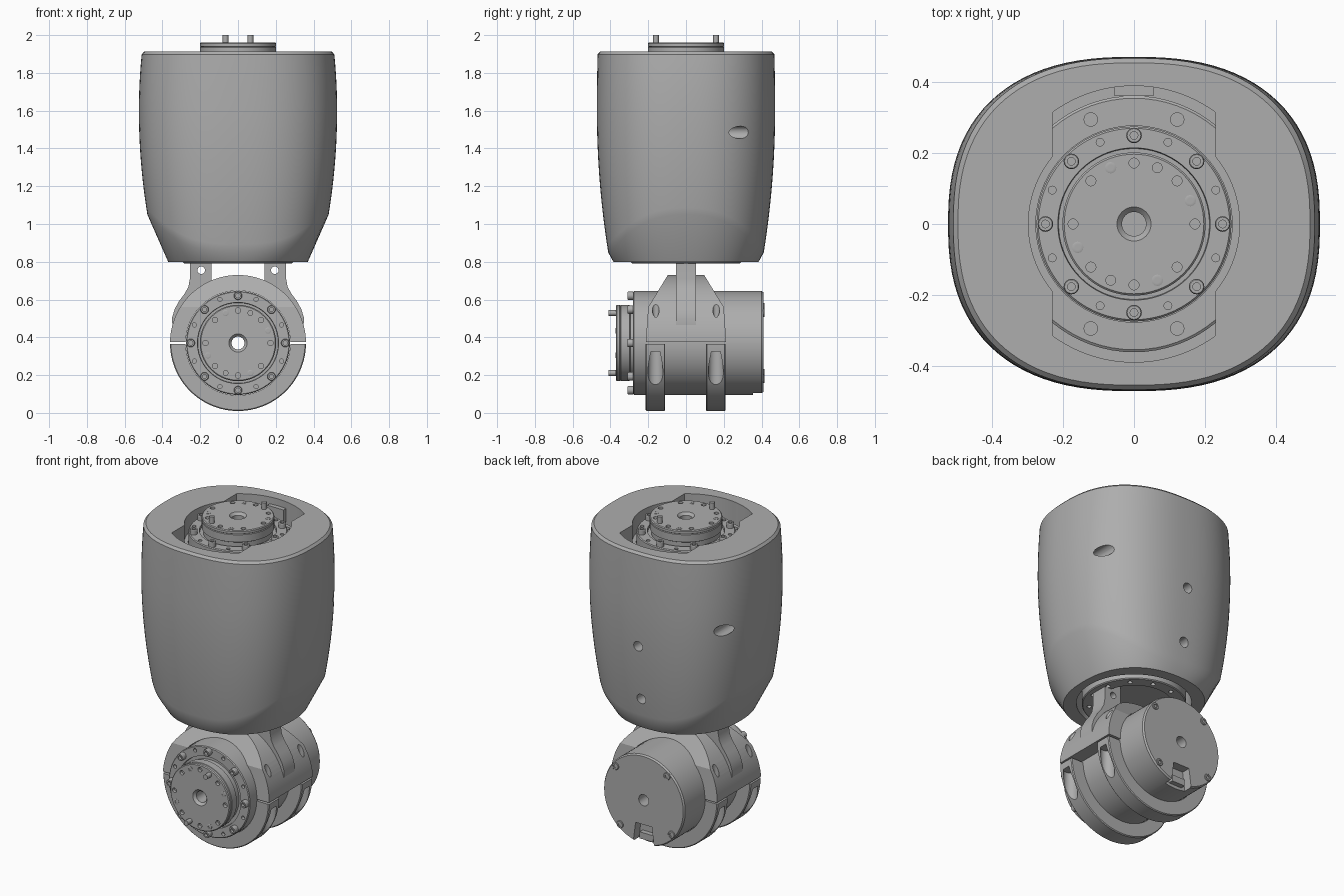
import bpy, bmesh
from math import pi, sin, cos, radians, sqrt
from mathutils import Matrix, Vector

if "Cube" in bpy.data.objects:
    bpy.data.objects.remove(bpy.data.objects["Cube"])

GREY = (0.42, 0.42, 0.42, 1)
metal = bpy.data.materials.new("mid_grey")
metal.use_nodes = True
metal.diffuse_color = GREY
metal.node_tree.nodes["Principled BSDF"].inputs["Base Color"].default_value = GREY

FORWARD = Matrix.Rotation(pi / 2, 4, 'X')      # local z -> -y, local y -> z
SIDEWAYS = Matrix(((0, 0, 1, 0), (1, 0, 0, 0), (0, 1, 0, 0), (0, 0, 0, 1)))  # xy -> yz
MOVE = Matrix.Translation


def make(bm, name, matrix=Matrix()):
    bm.transform(matrix)
    bmesh.ops.remove_doubles(bm, verts=bm.verts, dist=1e-5)
    bmesh.ops.recalc_face_normals(bm, faces=bm.faces)
    mesh = bpy.data.meshes.new(name)
    bm.to_mesh(mesh)
    bm.free()
    mesh.materials.append(metal)
    obj = bpy.data.objects.new(name, mesh)
    bpy.context.collection.objects.link(obj)
    return obj


def activate(obj):
    bpy.ops.object.select_all(action='DESELECT')
    obj.select_set(True)
    bpy.context.view_layer.objects.active = obj


def smooth(obj):
    activate(obj)
    bpy.ops.object.shade_smooth_by_angle(angle=radians(25))
    return obj


def cut(obj, cutter, operation='DIFFERENCE'):
    cutter.hide_render = True
    mod = obj.modifiers.new("cut", 'BOOLEAN')
    mod.operation, mod.object, mod.solver = operation, cutter, 'EXACT'
    activate(obj)
    bpy.ops.object.modifier_apply(modifier=mod.name)
    bpy.data.objects.remove(cutter)


def loft(bm, rings, close=False):
    loops = [[bm.verts.new(p) for p in ring] for ring in rings]
    n = len(loops[0])
    pairs = list(zip(loops, loops[1:])) + ([(loops[-1], loops[0])] if close else [])
    for a, b in pairs:
        for i in range(n):
            bm.faces.new((a[i], a[(i + 1) % n], b[(i + 1) % n], b[i]))
    return loops


def lathe(name, profile, matrix=Matrix(), segments=72):
    """Revolve a closed (radius, height) outline."""
    bm = bmesh.new()
    angles = [2 * pi * i / segments for i in range(segments)]
    loft(bm, [[(r * cos(a), r * sin(a), z) for a in angles] for r, z in profile], True)
    return make(bm, name, matrix)


def prism(name, outline, low, high, matrix=Matrix()):
    bm = bmesh.new()
    ends = loft(bm, [[(x, y, z) for x, y in outline] for z in (low, high)])
    for loop in ends:
        bm.faces.new(loop)
    return make(bm, name, matrix)


def rods(name, spots, radius, low, high, matrix=Matrix(), segments=20):
    """Several parallel cylinders as one object."""
    bm = bmesh.new()
    for x, y in spots:
        bmesh.ops.create_cone(bm, cap_ends=True, segments=segments, radius1=radius,
                              radius2=radius, depth=high - low,
                              matrix=MOVE((x, y, (low + high) / 2)))
    return make(bm, name, matrix)


def box(name, x, y, z, matrix=Matrix()):
    return prism(name, [(x[0], y[0]), (x[1], y[0]), (x[1], y[1]), (x[0], y[1])], *z, matrix)


def circle(radius, count, start=0.0):
    return [(radius * cos(start + 2 * pi * i / count), radius * sin(start + 2 * pi * i / count))
            for i in range(count)]


def socket_screws(name, spots, radius, base, height, matrix):
    for i, (x, y) in enumerate(spots):
        floor = height * 0.4
        smooth(lathe(f"{name}_{i + 1}",
                     [(0, 0), (radius, 0), (radius, height * 0.85), (radius * 0.88, height),
                      (radius * 0.5, height), (radius * 0.5, floor), (0, floor)],
                     matrix @ MOVE((x, y, base)), 16))


def actuator(name, matrix):
    # Stepped housing and output disc with a bore through the middle
    body = lathe(name + "_housing",
                 [(.034, -.41), (.268, -.41), (.275, -.40), (.275, .275), (.27, .28), (.215, .28),
                  (.213, .265), (.193, .265), (.193, .295), (.202, .30), (.202, .345), (.198, .348),
                  (.202, .351), (.202, .365), (.197, .37), (.048, .37), (.034, .355)], matrix)
    cut(body, rods("disc_holes", circle(.172, 8), .014, .35, .4, matrix))
    cut(body, rods("ring_holes", circle(.25, 8, pi / 8), .011, .26, .3, matrix))
    # Connector notch in the back cover
    cut(body, prism("notch", [(-.055, -.15), (.055, -.15), (.075, -.3), (-.075, -.3)],
                    -.45, -.355, matrix))
    smooth(body)
    box(name + "_connector", (-.045, .045), (-.255, -.215), (-.385, -.35), matrix)
    socket_screws(name + "_ring_bolt", circle(.25, 8), .022, .28, .03, matrix)
    crossed = [circle(.172, 16)[i] for i in (1, 5, 9, 13)]
    socket_screws(name + "_disc_screw", crossed, .016, .367, .005, matrix)
    pins = [circle(.172, 16)[i] for i in (3, 11)]
    smooth(rods(name + "_locating_pins", pins, .015, .36, .41, matrix))
    back = matrix @ Matrix.Rotation(pi, 4, 'X')
    socket_screws(name + "_cover_screw", circle(.248, 4, radians(50)), .022, .40, .016, back)


# Tapered casing: rounded-square rings over a chamfer that climbs at the sides
def half_width(z):
    return .525 - (.095 * ((1.6 - z) / .55) ** 2 * .473 if z < 1.6 else .015 * ((z - 1.6) / .3) ** 2)


def half_depth(z):
    return .472 - (.06 * ((1.6 - z) / .75) ** 2 if z < 1.6 else .004 * ((z - 1.6) / .3) ** 2)


def rounded(a, power):
    return [abs(f) ** (2 / power) * (1 if f > 0 else -1) for f in (cos(a), sin(a))]


STEPS = 24
angles = [2 * pi * (i + 0.5) / 96 for i in range(96)]
rings = [[] for _ in range(STEPS + 3)]
for a in angles:
    u, v = rounded(a, 2.45)
    bu, bv = rounded(a, 2.3)
    start = .85 + .2 * abs(u) ** 3
    rings[0].append((.37 * bu, .385 * bv, .8))
    for k in range(STEPS + 1):
        z = start + (1.898 - start) * k / STEPS
        rings[k + 1].append((half_width(z) * u, half_depth(z) * v, z))
    rings[-1].append((.497 * u, .455 * v, 1.912))
bm = bmesh.new()
loops = loft(bm, rings)
bm.faces.new(loops[0])
bm.faces.new(loops[-1])
casing = make(bm, "casing")

# Top pocket: a round well widened front and back
outline = []
for sign in (1, -1):
    for i in range(25):
        x = sign * (.23 - .46 * i / 24)
        outline.append((x, sign * sqrt(.39 ** 2 - x * x)))
    for i in range(25):
        y = sign * (.19 - .38 * i / 24)
        outline.append((-sign * sqrt(.298 ** 2 - y * y), y))
cut(casing, prism("top_pocket", outline, 1.6, 2.1))
cut(casing, rods("lower_opening", [(0, 0)], .32, .7, .95, segments=72))
cut(casing, rods("side_holes", [(-.452, 1.485), (.452, 1.485)], .033, -.6, -.12, FORWARD, 24))
cut(casing, rods("back_holes", [(0, 1.335), (0, 1.0)], .03, -.6, -.34, FORWARD, 24))
smooth(casing)

# Clamp ring holding the upper actuator, seen at the pocket floor
upper_clamp = lathe("upper_clamp", [(.277, 1.65), (.362, 1.65), (.362, 1.795), (.355, 1.8), (.277, 1.8)])
cut(upper_clamp, rods("clamp_holes", [(x, y) for x in (-.122, .122) for y in (-.295, .295)],
                      .019, 1.74, 1.85))
smooth(upper_clamp)
box("cable_guide", (-.055, .055), (.362, .392), (1.75, 1.87))

# Mounting flange under the casing
flange = lathe("lower_flange", [(0, .97), (.29, .97), (.29, .795), (.285, .79), (.215, .79),
                                (.21, .83), (0, .83)])
cut(flange, rods("flange_holes", circle(.25, 12, pi / 12), .013, .75, .81))
smooth(flange)

# Both actuators
actuator("upper_actuator", MOVE((0, 0, 1.59)))
LOWER = MOVE((0, 0, .37)) @ FORWARD
actuator("lower_actuator", LOWER)

# Upper half of the joint clamp: a disc trimmed to a tapered outline, then bored
bracket = rods("clamp_upper_half", [(0, 0)], .36, -.3, .3, LOWER, 96)
cut(bracket, prism("taper", [(-.213, .375), (.213, .375), (.2, .56), (.09, .74), (-.09, .74),
                             (-.2, .56)], -.5, .5, SIDEWAYS), 'INTERSECT')
cut(bracket, rods("bore", [(0, 0)], .277, -.5, .5, LOWER, 72))
cut(bracket, rods("bolt_wells", [(x, y) for x in (-.315, .315) for y in (-.16, .16)], .018, .49, .9))
smooth(bracket)

# Two arms rising to the flange
for side, s in (("left", 1), ("right", -1)):
    shape = [(.14, .86), (.14, .7), (.2, .64), (.29, .44), (.345, .44), (.35, .50), (.335, .55),
             (.31, .595), (.28, .635), (.262, .67), (.255, .71), (.255, .86)]
    arm = prism(side + "_arm", [(s * x, z) for x, z in shape], -.052, .052, FORWARD)
    cut(arm, rods("arm_hole", [(s * .195, .755)], .02, -.2, .2, FORWARD))
    smooth(arm)

# Lower halves of the joint clamp, with bolt pockets on both sides
for name, y in (("front", -.162), ("rear", .158)):
    ring = lathe(name + "_clamp_lower_half",
                 [(.277, -.052), (.355, -.052), (.36, -.047), (.36, .047), (.355, .052), (.277, .052)],
                 MOVE((0, y, .37)) @ FORWARD, 96)
    cut(ring, box("upper_trim", (-.5, .5), (-.5, .5), (.365, .9)))
    cut(ring, rods("bolt_pockets", [(-.325, y), (.325, y)], .04, -.1, .325, segments=32))
    smooth(ring)
